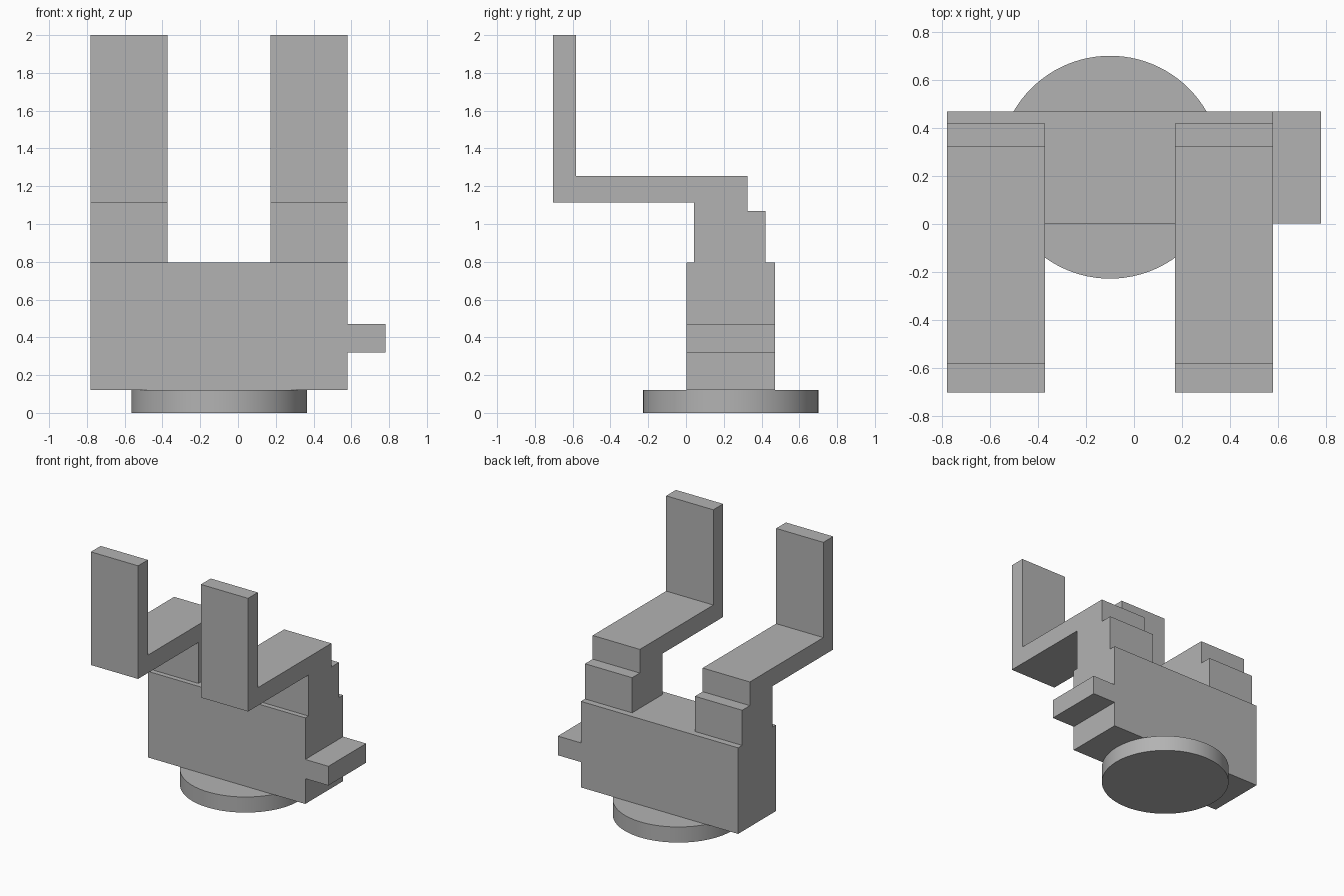
import bpy
import bmesh

cube = bpy.data.objects.get("Cube")
if cube:
    bpy.data.objects.remove(cube, do_unlink=True)

grey = bpy.data.materials.new("plain grey")
grey.use_nodes = True
COLOR = (0.45, 0.45, 0.45, 1)
grey.diffuse_color = COLOR
grey.node_tree.nodes["Principled BSDF"].inputs["Base Color"].default_value = COLOR

CENTRE_X = -0.1  # symmetry plane of body, base and arms


def extrude_profile(name, profile, x0, x1):
    """Extrude a side (y, z) outline along x."""
    bm = bmesh.new()
    face = bm.faces.new([bm.verts.new((x0, y, z)) for y, z in profile])
    grown = bmesh.ops.extrude_face_region(bm, geom=[face])["geom"]
    verts = [g for g in grown if isinstance(g, bmesh.types.BMVert)]
    bmesh.ops.translate(bm, verts=verts, vec=(x1 - x0, 0, 0))
    bmesh.ops.recalc_face_normals(bm, faces=bm.faces)
    mesh = bpy.data.meshes.new(name)
    bm.to_mesh(mesh)
    bm.free()
    mesh.materials.append(grey)
    obj = bpy.data.objects.new(name, mesh)
    bpy.context.collection.objects.link(obj)
    return obj


def box(name, x0, x1, y0, y1, z0, z1):
    return extrude_profile(name, [(y0, z0), (y1, z0), (y1, z1), (y0, z1)], x0, x1)


# Round base
bpy.ops.mesh.primitive_cylinder_add(vertices=96, radius=0.465, depth=0.122,
                                    location=(CENTRE_X, 0.237, 0.061))
base = bpy.context.object
base.name = "round_base"
base.data.materials.append(grey)
bpy.ops.object.shade_smooth_by_angle()

# Block body and the tab on its left side
box("body", -0.78, 0.58, 0.003, 0.47, 0.122, 0.795)
box("side_tab", 0.58, 0.78, 0.003, 0.47, 0.32, 0.47)

# Stepped post, forward arm and upright plate, one on each side
arm_outline = [(0.042, 0.795), (0.042, 1.115), (-0.704, 1.115), (-0.704, 2.0),
               (-0.583, 2.0), (-0.583, 1.255), (0.325, 1.255), (0.325, 1.07),
               (0.42, 1.07), (0.42, 0.795)]
for side, sign in (("left", 1), ("right", -1)):
    edges = sorted(CENTRE_X + sign * d for d in (0.272, 0.68))
    extrude_profile(side + "_arm", arm_outline, *edges)
